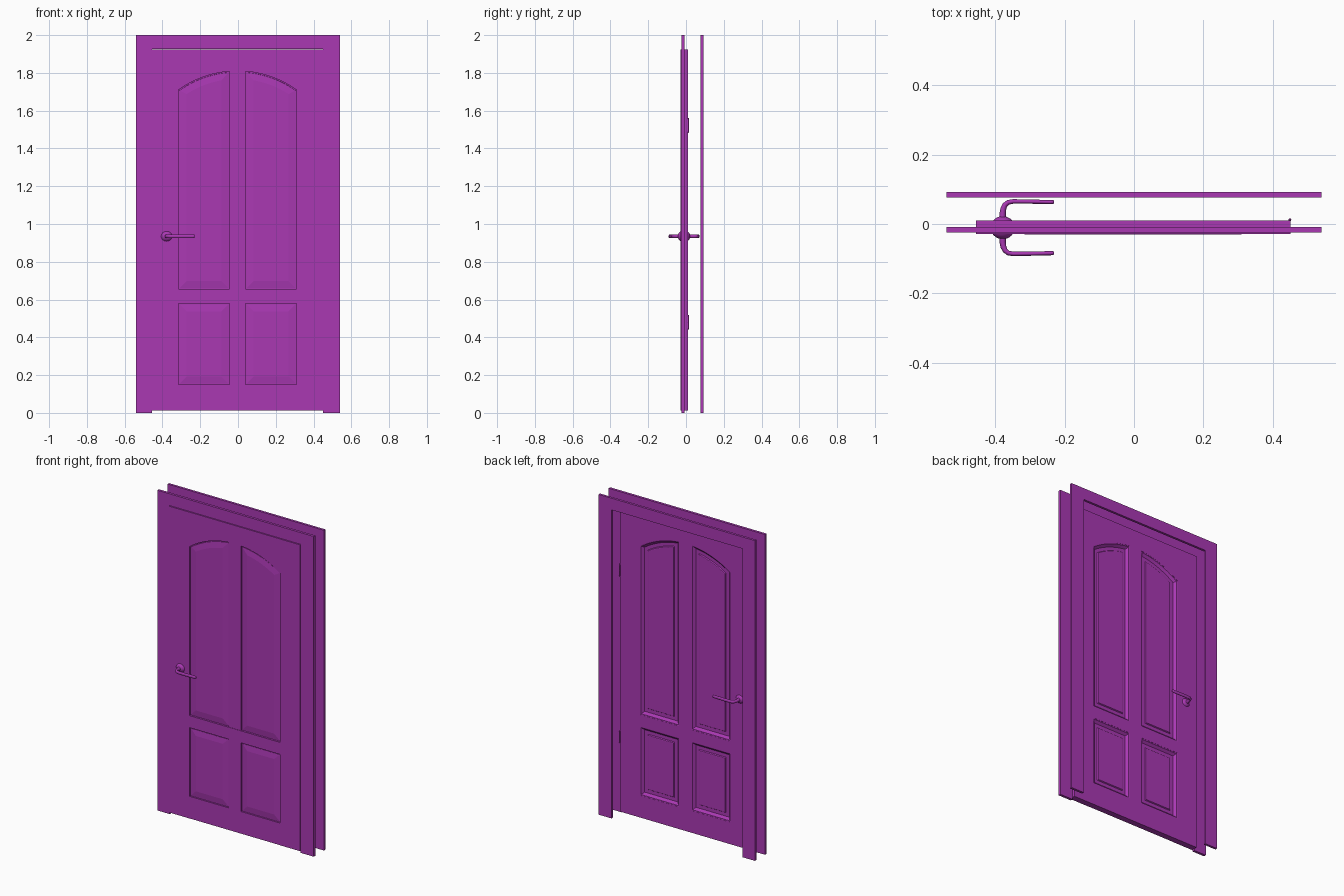
import bpy, bmesh, math

if "Cube" in bpy.data.objects:
    bpy.data.objects.remove(bpy.data.objects["Cube"])

purple = bpy.data.materials.new("purple_paint")
purple.diffuse_color = (0.40, 0.04, 0.45, 1)
purple.use_nodes = True
purple.node_tree.nodes["Principled BSDF"].inputs["Base Color"].default_value = purple.diffuse_color

# Shared arch over the upper panels
CX, R = -0.0025, 0.538
CZ = 1.81 - R
MID = -0.0105                      # handle mid plane
FRONT, BACK = -0.029, 0.010        # door faces


def finish(bm, name, smooth=None):
    bmesh.ops.recalc_face_normals(bm, faces=bm.faces)
    me = bpy.data.meshes.new(name)
    bm.to_mesh(me)
    bm.free()
    ob = bpy.data.objects.new(name, me)
    bpy.context.collection.objects.link(ob)
    me.materials.append(purple)
    if smooth:
        bpy.ops.object.select_all(action='DESELECT')
        ob.select_set(True)
        bpy.context.view_layer.objects.active = ob
        bpy.ops.object.shade_smooth_by_angle(angle=math.radians(smooth))
    return ob


def loft(name, rings, smooth=None):
    """Skin a list of equal-length rings and cap both ends."""
    bm = bmesh.new()
    vs = [[bm.verts.new(p) for p in ring] for ring in rings]
    n = len(vs[0])
    for a, b in zip(vs, vs[1:]):
        for i in range(n):
            j = (i + 1) % n
            bm.faces.new((a[i], a[j], b[j], b[i]))
    bm.faces.new(vs[0])
    bm.faces.new(vs[-1])
    return finish(bm, name, smooth)


def prism(name, outline, y0, y1):
    return loft(name, [[(x, y, z) for x, z in outline] for y in (y0, y1)])


def arc(x0, x1, d=0, n=12):
    xs = [x0 + (x1 - x0) * i / n for i in range(n + 1)]
    return [(x, CZ + math.sqrt((R - d) ** 2 - (x - CX) ** 2)) for x in xs]


def outline(x0, x1, z0, z1=None, d=0):
    """Panel outline inset by d; arched when z1 is None."""
    x0, x1, z0 = x0 + d, x1 - d, z0 + d
    top = arc(x1, x0, d) if z1 is None else [(x1, z1 - d), (x0, z1 - d)]
    return [(x0, z0), (x1, z0)] + top


# Casings on both sides of the wall
casing = [(-0.54, 0), (-0.455, 0), (-0.455, 1.927), (0.45, 1.927),
          (0.45, 0), (0.54, 0), (0.54, 2), (-0.54, 2)]
prism("front_casing", casing, -0.024, -0.008)
prism("back_casing", casing, 0.077, 0.092)

# Door stiles, rails and mullion
L, ML, MR, RT = -0.315, -0.045, 0.04, 0.31
Z0, Z1 = 0.012, 1.925
prism("left_stile", outline(-0.455, L, Z0, Z1), FRONT, BACK)
prism("right_stile", outline(RT, 0.45, Z0, Z1), FRONT, BACK)
prism("bottom_rail", outline(L, RT, Z0, 0.15), FRONT + 0.001, BACK)
prism("middle_rail", outline(L, RT, 0.58, 0.655), FRONT - 0.001, BACK)
prism("top_rail", arc(L, RT, n=24) + [(RT, Z1), (L, Z1)], FRONT + 0.001, BACK)
prism("lower_mullion", outline(ML, MR, 0.15, 0.58), FRONT + 0.001, BACK)
prism("upper_mullion", outline(ML, MR, 0.655), FRONT + 0.001, BACK)

# Panels: (inset, y) from the front field round to the raised back field
profile = [(0.042, -0.0265), (0.006, -0.022), (0.005, -0.018), (0, -0.018),
           (0, 0.009), (0.006, 0.008), (0.020, -0.006), (0.042, -0.006),
           (0.046, 0.0), (0.050, 0.001)]
for side, x0, x1 in (("left", L, ML), ("right", MR, RT)):
    for level, z0, z1 in (("lower", 0.15, 0.58), ("upper", 0.655, None)):
        loft(f"{level}_{side}_panel",
             [[(x, y, z) for x, z in outline(x0, x1, z0, z1, d)] for d, y in profile])

# Rosette dome running through the door
HX, HZ = -0.378, 0.935
bm = bmesh.new()
bmesh.ops.create_uvsphere(bm, u_segments=32, v_segments=16, radius=1)
for v in bm.verts:
    v.co = (HX + v.co.x * 0.035, MID + v.co.z * 0.033, HZ + v.co.y * 0.032)
finish(bm, "handle_rosette", 60)

# Lever handles: oval section swept along a bent path (x, outward, half width, half height)
path = [(HX, 0.02, 0.010, 0.011), (HX, 0.042, 0.009, 0.010),
        (-0.376, 0.055, 0.0085, 0.010), (-0.371, 0.066, 0.0075, 0.010),
        (-0.362, 0.073, 0.007, 0.010), (-0.348, 0.0755, 0.0065, 0.010),
        (-0.30, 0.075, 0.006, 0.010), (-0.24, 0.0735, 0.006, 0.010),
        (-0.232, 0.0735, 0.0055, 0.009), (-0.23, 0.0735, 0.003, 0.006)]
for name, s in (("front_lever", -1), ("back_lever", 1)):
    rings = []
    for i, (x, v, w, h) in enumerate(path):
        a, b = path[max(i - 1, 0)], path[min(i + 1, len(path) - 1)]
        tx, tv = b[0] - a[0], b[1] - a[1]
        ln = math.hypot(tx, tv)
        nx, nv = -tv / ln, tx / ln
        rings.append([(x + nx * w * math.cos(t), MID + s * (v + nv * w * math.cos(t)),
                       HZ + h * math.sin(t))
                      for t in (math.tau * k / 16 for k in range(16))])
    loft(name, rings, 50)

# Hinges: knuckled barrel and a thin leaf
for name, zc in (("upper_hinge", 1.522), ("lower_hinge", 0.48)):
    knuckles = [(-0.039, 0.0015), (-0.036, 0.004), (-0.032, 0.0025), (-0.031, 0.0035),
                (-0.0005, 0.0035), (0, 0.003), (0.0005, 0.0035), (0.031, 0.0035),
                (0.032, 0.0025), (0.036, 0.004), (0.039, 0.0015)]
    loft(name + "_barrel",
         [[(0.449 + r * math.cos(t), 0.0125 + r * math.sin(t), zc + dz)
           for t in (math.tau * k / 12 for k in range(12))] for dz, r in knuckles], 35)
    prism(name + "_leaf", outline(0.4475, 0.4505, zc - 0.031, zc + 0.031), -0.005, 0.0125)
